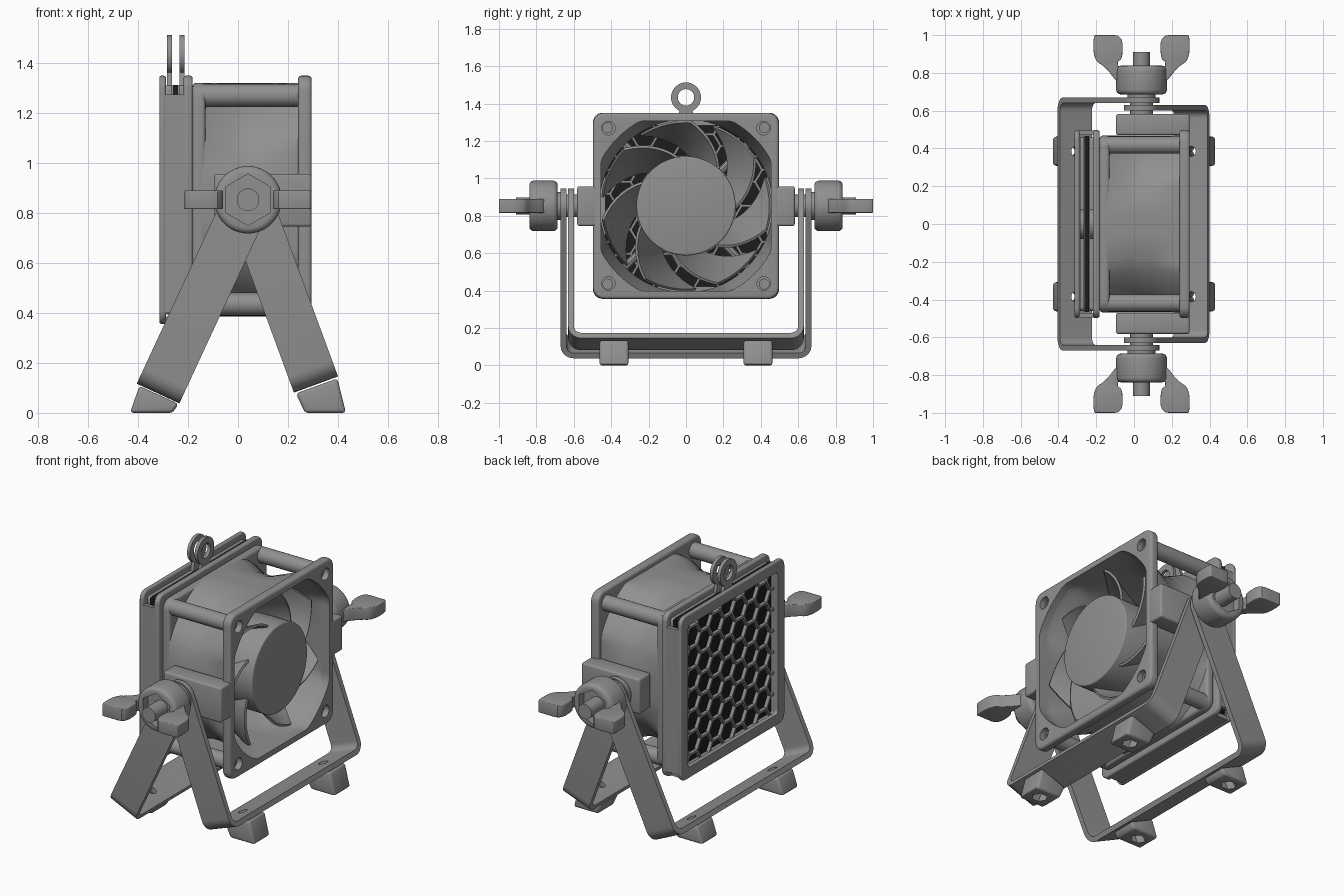
import bpy, bmesh, math
from mathutils import Vector

cube = bpy.data.objects.get("Cube")
if cube:
    bpy.data.objects.remove(cube, do_unlink=True)


def material(name, rgb):
    m = bpy.data.materials.new(name)
    m.use_nodes = True
    m.diffuse_color = (*rgb, 1)
    m.node_tree.nodes["Principled BSDF"].inputs["Base Color"].default_value = (*rgb, 1)
    return m


GREY = material("grey plastic", (0.28, 0.28, 0.28))
BLACK = material("black filter", (0.012, 0.012, 0.012))
MID = 0.853                       # height of the fan axis and pivot
PIVOT = Vector((0.04, 0, MID))
parts = []


def add(name, bm, mat=GREY):
    bmesh.ops.recalc_face_normals(bm, faces=bm.faces[:])
    me = bpy.data.meshes.new(name)
    bm.to_mesh(me)
    bm.free()
    me.materials.append(mat)
    ob = bpy.data.objects.new(name, me)
    bpy.context.collection.objects.link(ob)
    parts.append(ob)
    return ob


def bevel(ob, width, segments=3):
    m = ob.modifiers.new("bevel", 'BEVEL')
    m.width, m.segments, m.limit_method = width, segments, 'ANGLE'
    m.angle_limit = math.radians(40)
    return ob


def thicken(ob, t):
    m = ob.modifiers.new("thickness", 'SOLIDIFY')
    m.thickness, m.offset = t, 0
    return ob


def cut(ob, *cutters):
    """Subtract the cutters, bake the result and drop the cutters."""
    for c in cutters:
        c.hide_render = True
        m = ob.modifiers.new("cut", 'BOOLEAN')
        m.operation, m.solver, m.object = 'DIFFERENCE', 'EXACT', c
    dg = bpy.context.evaluated_depsgraph_get()
    dg.update()
    me = bpy.data.meshes.new_from_object(ob.evaluated_get(dg))
    ob.modifiers.clear()
    ob.data = me
    for c in cutters:
        parts.remove(c)
        bpy.data.objects.remove(c, do_unlink=True)
    return ob


def prism(name, pts, axis, lo, hi, mat=GREY):
    """Extrude an outline along x (y,z points), y (x,z) or z (x,y)."""
    place = {'x': lambda a, b, c: (c, a, b), 'y': lambda a, b, c: (a, c, b),
             'z': lambda a, b, c: (a, b, c)}[axis]
    bm = bmesh.new()
    ends = [[bm.verts.new(place(a, b, c)) for a, b in pts] for c in (lo, hi)]
    for e in ends:
        bm.faces.new(e)
    for i in range(len(pts)):
        j = (i + 1) % len(pts)
        bm.faces.new((ends[0][i], ends[0][j], ends[1][j], ends[1][i]))
    return add(name, bm, mat)


def box(name, x, y, z, mat=GREY):
    return prism(name, [(x[0], y[0]), (x[1], y[0]), (x[1], y[1]), (x[0], y[1])], 'z', *z, mat)


def rod(name, p, q, r, n=32):
    p, q = Vector(p), Vector(q)
    bm = bmesh.new()
    mat = (q - p).to_track_quat('Z', 'Y').to_matrix().to_4x4()
    mat.translation = (p + q) / 2
    bmesh.ops.create_cone(bm, cap_ends=True, segments=n, radius1=r, radius2=r,
                          depth=(q - p).length, matrix=mat)
    return add(name, bm)


def rounded(h, r):
    """Rounded square around the fan axis."""
    pts = []
    for k, (sy, sz) in enumerate(((1, 1), (-1, 1), (-1, -1), (1, -1))):
        for i in range(7):
            a = math.radians(90 * k + 15 * i)
            pts.append((sy * (h - r) + r * math.cos(a), MID + sz * (h - r) + r * math.sin(a)))
    return pts


def opening(r, h, n=96):
    """Circle clipped by a square."""
    clip = lambda v: max(-h, min(h, v))
    return [(clip(r * math.cos(t)), MID + clip(r * math.sin(t)))
            for t in (math.tau * i / n for i in range(n))]


def chaikin(pts, rounds=2):
    for _ in range(rounds):
        pts = [tuple(u * (1 - f) + v * f for u, v in zip(a, b))
               for a, b in zip(pts, pts[1:] + pts[:1]) for f in (0.25, 0.75)]
    return pts


# Fan flanges with the air opening and screw holes
for name, half, x0, x1 in (("front_flange", 0.497, 0.24, 0.295), ("back_flange", 0.468, -0.182, -0.13)):
    flange = bevel(prism(name, rounded(half, 0.06), 'x', x0, x1), 0.015)
    holes = [rod("hole", (x0 - 0.1, y, MID + z), (x1 + 0.1, y, MID + z), 0.036)
             for y in (-0.415, 0.415) for z in (-0.415, 0.415)]
    cut(flange, prism("air", opening(0.515, 0.455), 'x', x0 - 0.1, x1 + 0.1), *holes)

# Fan shroud, flared toward both flanges
bm = bmesh.new()
loops = [[bm.verts.new((x, y, z)) for y, z in opening(r, 0.462)]
         for x, r in ((0.26, 0.522), (0.2, 0.515), (0.09, 0.468), (-0.03, 0.468), (-0.15, 0.522))]
for a, b in zip(loops, loops[1:]):
    for i in range(len(a)):
        bm.faces.new((a[i - 1], a[i], b[i], b[i - 1]))
thicken(add("shroud", bm), 0.012)

# Corner posts
for y in (-0.418, 0.418):
    for z in (-0.418, 0.418):
        post = rod("corner_post", (-0.15, y, MID + z), (0.26, y, MID + z), 0.046)
        cut(post, rod("bore", (0.1, y, MID + z), (0.3, y, MID + z), 0.026))

# Rotor hub and swept blades
bevel(rod("rotor_hub", (-0.1, 0, MID), (0.28, 0, MID), 0.265, 72), 0.008)
for k in range(7):
    bm = bmesh.new()
    grid = []
    for i in range(9):
        u = i / 8
        row = []
        for j in range(9):
            v = j / 8
            r = 0.25 + 0.2 * u
            a = math.radians(-5 + 40 * u + 36 * v) + math.tau * k / 7
            row.append(bm.verts.new((0.235 - 0.3 * v, r * math.cos(a), MID + r * math.sin(a))))
        grid.append(row)
    for i in range(8):
        for j in range(8):
            bm.faces.new((grid[i][j], grid[i + 1][j], grid[i + 1][j + 1], grid[i][j + 1]))
    thicken(add("fan_blade", bm), 0.014)

# Motor base and its struts
rod("motor_base", (-0.175, 0, MID), (-0.12, 0, MID), 0.27, 48)
for k in range(4):
    a = math.radians(45 + 90 * k)
    rod("motor_strut", (-0.15, 0.2 * math.cos(a), MID + 0.2 * math.sin(a)),
        (-0.15, 0.53 * math.cos(a), MID + 0.53 * math.sin(a)), 0.022, 8)

# Filter housing: two open plates, side walls and floor
for name, x0, x1 in (("housing_back", -0.315, -0.288), ("housing_front", -0.218, -0.182)):
    plate = bevel(prism(name, rounded(0.497, 0.05), 'x', x0, x1), 0.01)
    cut(plate, prism("window", rounded(0.43, 0.02), 'x', x0 - 0.1, x1 + 0.1))
for s in (-1, 1):
    box("housing_side", (-0.3, -0.2), sorted((s * 0.472, s * 0.495)), (0.4, 1.275))
box("housing_floor", (-0.3, -0.2), (-0.45, 0.45), (0.36, 0.385))

# Filter cassette: black sheet between two honeycomb grilles with pull rings
box("filter_sheet", (-0.262, -0.238), (-0.465, 0.465), (0.39, 1.312), BLACK)
PITCH, WALL = 0.128, 0.013
for x in (-0.275, -0.225):
    bm = bmesh.new()
    for c in range(-5, 6):
        for r in range(-5, 6):
            cy, cz = c * PITCH * 0.866, MID + (r + (c % 2) / 2) * PITCH
            ring = [[bm.verts.new((x, cy + d * math.cos(math.pi / 3 * i), cz + d * math.sin(math.pi / 3 * i)))
                     for i in range(6)] for d in (PITCH / 1.732, (PITCH - WALL) / 1.732)]
            for i in range(6):
                bm.faces.new((ring[0][i - 1], ring[0][i], ring[1][i], ring[1][i - 1]))
    bmesh.ops.remove_doubles(bm, verts=bm.verts[:], dist=0.0005)
    for n in ((0, 1, 0), (0, -1, 0), (0, 0, 1), (0, 0, -1)):
        n = Vector(n)
        bmesh.ops.bisect_plane(bm, geom=bm.verts[:] + bm.edges[:] + bm.faces[:],
                               plane_co=Vector((x, 0, MID)) + n * 0.45, plane_no=n, clear_outer=True)
    thicken(add("honeycomb_grille", bm), 0.02)
    rim = prism("grille_rim", rounded(0.46, 0.02), 'x', x - 0.0105, x + 0.0105)
    cut(rim, prism("window", rounded(0.435, 0.01), 'x', x - 0.1, x + 0.1))
    ring = rod("pull_ring", (x - 0.01, 0, 1.433), (x + 0.01, 0, 1.433), 0.08, 48)
    cut(ring, rod("eye", (x - 0.1, 0, 1.433), (x + 0.1, 0, 1.433), 0.044, 48))
    prism("pull_stem", [(-0.05, 1.3), (0.05, 1.3), (0.032, 1.375), (-0.032, 1.375)], 'x', x - 0.01, x + 0.01)


# Bent strap stands, tilted about the pivot, with feet
def stand(name, tilt, length, y_half, foot):
    a = math.radians(tilt)
    down = Vector((math.sin(a), 0, -math.cos(a)))
    wide = Vector((math.cos(a), 0, math.sin(a)))
    w, rb, yc, sc = 0.094, 0.055, y_half - 0.015, length - 0.015
    half = [(yc, -w * math.sin(t), w * math.cos(t)) for t in (math.radians(g) for g in range(84, -1, -12))]
    half += [(yc - rb + rb * math.cos(t), sc - rb + rb * math.sin(t), w)
             for t in (math.radians(g) for g in range(0, 91, 15))]
    path = half + [(-y, s, h) for y, s, h in reversed(half)]
    bm = bmesh.new()
    rows = [[bm.verts.new(PIVOT + down * s + wide * h * e + Vector((0, y, 0))) for e in (-1, 1)]
            for y, s, h in path]
    for p, q in zip(rows, rows[1:]):
        bm.faces.new((p[0], p[1], q[1], q[0]))
    strap = thicken(add(name + "_strap", bm), 0.03)
    along = lambda s, y: PIVOT + down * s + Vector((0, y, 0))
    cut(strap, *[rod("hole", along(length - 0.1, y), along(length + 0.1, y), 0.027) for y in (-0.385, 0.385)])
    for y in (-0.385, 0.385):
        block = bevel(prism(name + "_foot", foot, 'y', y - 0.077, y + 0.077), 0.014)
        cut(block, rod("nut_pocket", along(length + 0.025, y), along(length + 0.3, y), 0.042, 6),
            rod("hole", along(length - 0.1, y), along(length + 0.1, y), 0.024))


stand("back_stand", -24.9, 0.855, 0.67, [(-0.432, 0), (-0.395, 0.108), (-0.238, 0.036), (-0.262, 0)])
stand("front_stand", 20.2, 0.788, 0.63, [(0.432, 0), (0.398, 0.138), (0.232, 0.078), (0.268, 0)])

# Pivot blocks, bolts, washers and wing knobs on both sides
wing = [(0.09, 0.75), (0.135, 0.86), (0.10, 0.87), (0.10, 1.005), (0.22, 1.0),
        (0.255, 1.01), (0.255, 0.87), (0.19, 0.83), (0.13, 0.75)]
for s in (-1, 1):
    at = lambda d: (PIVOT.x, s * d, MID)
    bevel(box("pivot_block", (-0.095, 0.294), sorted((s * 0.47, s * 0.582)), (0.745, 0.957)), 0.012)
    rod("pivot_bolt", at(0.55), at(0.91), 0.045)
    rod("inner_washer", at(0.58), at(0.602), 0.06)
    rod("middle_washer", at(0.628), at(0.642), 0.06)
    rod("outer_washer", at(0.668), at(0.69), 0.075)
    knob = bevel(rod("knob_body", at(0.686), at(0.838), 0.135, 48), 0.025, 4)
    cut(knob, rod("hex_pocket", at(0.79), at(0.9), 0.103, 6))
    for e in (-1, 1):
        outline = [(PIVOT.x + e * u, s * min(v, 1.0)) for u, v in chaikin(wing)]
        bevel(prism("knob_wing", outline, 'z', MID - 0.037, MID + 0.037), 0.018)

# Smooth shading with sharp edges kept
for ob in parts:
    cut(ob)
bpy.ops.object.select_all(action='DESELECT')
for ob in parts:
    ob.select_set(True)
bpy.context.view_layer.objects.active = parts[0]
bpy.ops.object.shade_smooth_by_angle(angle=math.radians(32))
